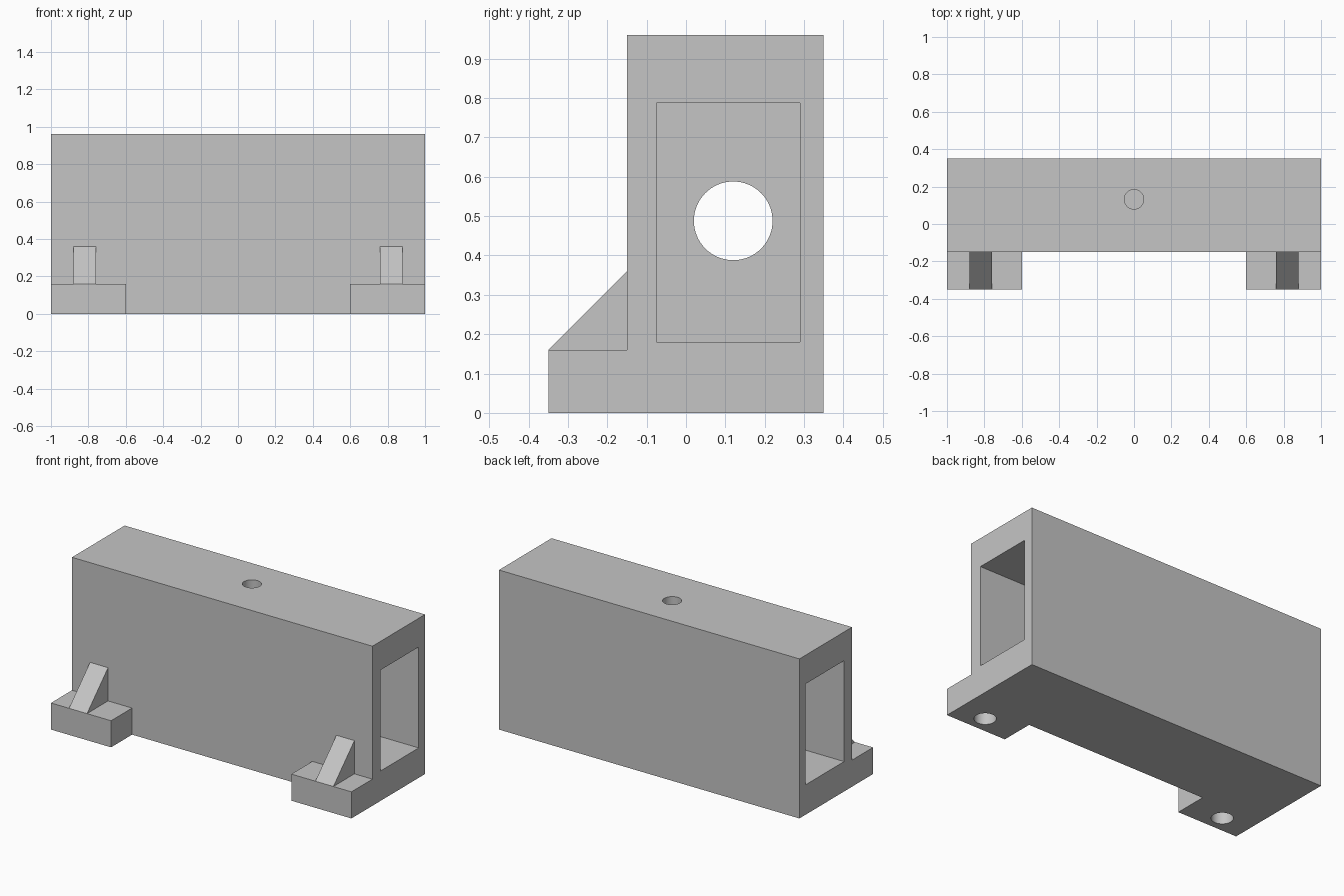
import bpy, bmesh
from math import radians
from mathutils import Matrix, Vector

cube = bpy.data.objects.get("Cube")
if cube:
    bpy.data.objects.remove(cube, do_unlink=True)

grey = bpy.data.materials.new("plain grey")
grey.use_nodes = True
COLOUR = (0.56, 0.56, 0.56, 1)
grey.diffuse_color = COLOUR
grey.node_tree.nodes["Principled BSDF"].inputs["Base Color"].default_value = COLOUR


def add_object(name, bm):
    bmesh.ops.recalc_face_normals(bm, faces=bm.faces)
    mesh = bpy.data.meshes.new(name)
    bm.to_mesh(mesh)
    bm.free()
    mesh.materials.append(grey)
    obj = bpy.data.objects.new(name, mesh)
    bpy.context.collection.objects.link(obj)
    return obj


def box(name, low, high):
    low, high = Vector(low), Vector(high)
    bm = bmesh.new()
    bmesh.ops.create_cube(bm, size=1, matrix=Matrix.Translation((low + high) / 2)
                          @ Matrix.Diagonal((*(high - low), 1)))
    return add_object(name, bm)


def cylinder(name, centre, radius, length, axis="Z"):
    turn = Matrix.Rotation(radians(90), 4, "Y") if axis == "X" else Matrix()
    bm = bmesh.new()
    bmesh.ops.create_cone(bm, cap_ends=True, segments=64, radius1=radius, radius2=radius,
                          depth=length, matrix=Matrix.Translation(centre) @ turn)
    return add_object(name, bm)


def prism(name, profile, x0, x1):
    """Extrude a side (y, z) profile along x."""
    bm = bmesh.new()
    face = bm.faces.new([bm.verts.new((x0, y, z)) for y, z in profile])
    new = bmesh.ops.extrude_face_region(bm, geom=[face])["geom"]
    bmesh.ops.translate(bm, vec=(x1 - x0, 0, 0),
                        verts=[v for v in new if isinstance(v, bmesh.types.BMVert)])
    return add_object(name, bm)


def cut(obj, cutters):
    for cutter in cutters:
        cutter.hide_render = True
        mod = obj.modifiers.new(cutter.name, "BOOLEAN")
        mod.operation, mod.solver, mod.object = "DIFFERENCE", "EXACT", cutter
    bpy.context.view_layer.update()
    result = bpy.data.meshes.new_from_object(
        obj.evaluated_get(bpy.context.evaluated_depsgraph_get()))
    obj.modifiers.clear()
    obj.data = result
    for cutter in cutters:
        bpy.data.objects.remove(cutter, do_unlink=True)
    bpy.ops.object.select_all(action="DESELECT")
    obj.select_set(True)
    bpy.context.view_layer.objects.active = obj
    bpy.ops.object.shade_smooth_by_angle(angle=radians(30))


# Housing: end pockets, a bore through the central wall, a blind hole on top
WALL = 0.3
housing = box("housing", (-1, -0.15, 0), (1, 0.35, 0.96))
cut(housing, [
    box("left_pocket", (WALL, -0.075, 0.18), (1.1, 0.29, 0.787)),
    box("right_pocket", (-1.1, -0.075, 0.18), (-WALL, 0.29, 0.787)),
    cylinder("shaft_bore", (0, 0.12, 0.488), 0.1, 1, "X"),
    cylinder("top_hole", (0, 0.132, 0.86), 0.052, 0.4),
])

# Mounting feet with bolt holes, each braced by a sloping rib
for side, s in (("left", 1), ("right", -1)):
    x0, x1 = sorted((0.6 * s, s))
    foot = box(side + "_foot", (x0, -0.35, 0), (x1, -0.15, 0.16))
    cut(foot, [cylinder("bolt_hole", (0.82 * s, -0.25, 0.08), 0.0595, 0.4)])
    prism(side + "_rib", [(-0.35, 0.16), (-0.15, 0.16), (-0.15, 0.36)],
          0.76 * s, 0.88 * s)
